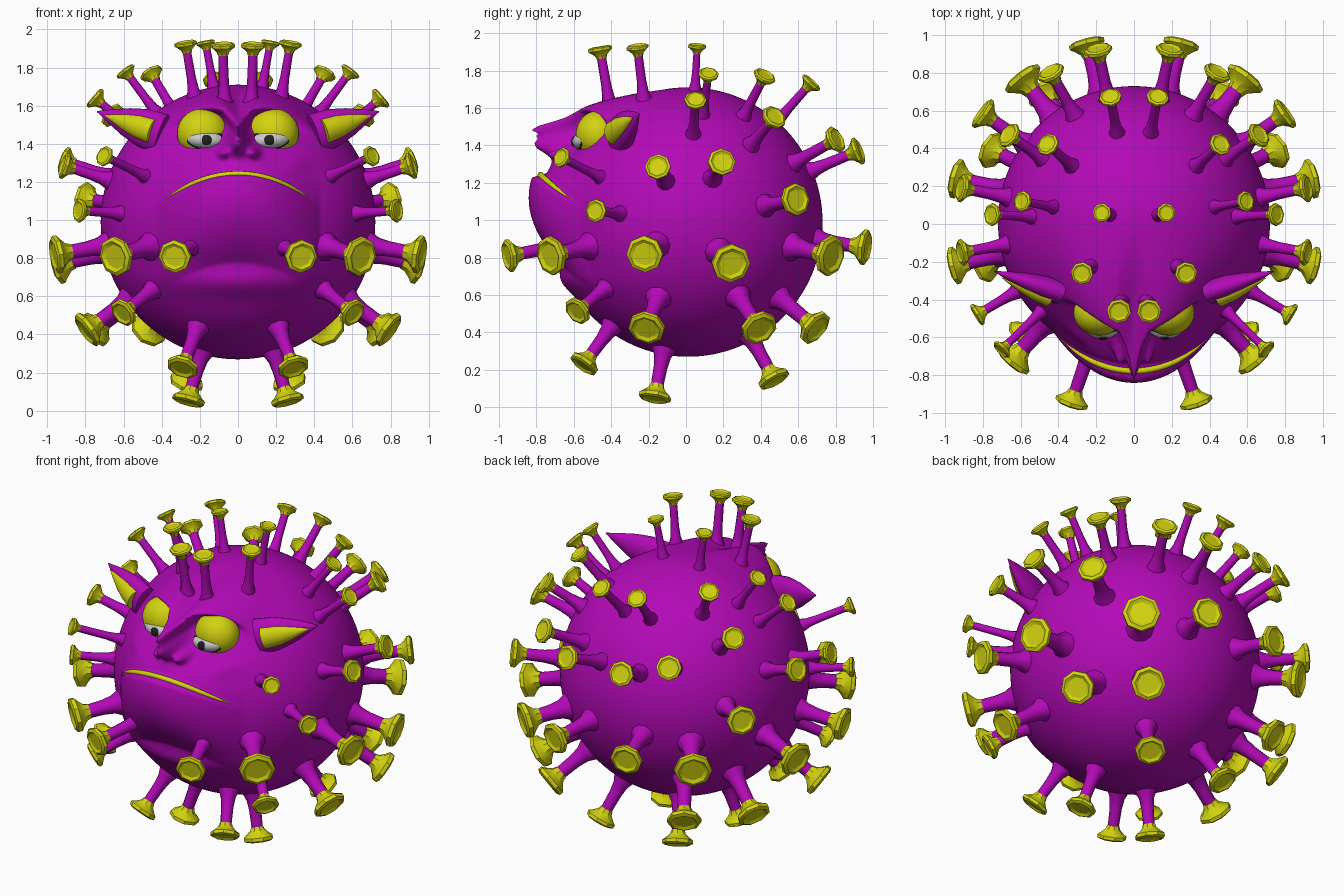
import bpy, bmesh, math
from mathutils import Vector, Matrix

if "Cube" in bpy.data.objects:
    bpy.data.objects.remove(bpy.data.objects["Cube"])

C = Vector((0, 0.01, 0.99))   # body centre
R = 0.72                      # body radius


def material(name, rgb):
    m = bpy.data.materials.new(name)
    m.diffuse_color = (*rgb, 1)
    m.use_nodes = True
    m.node_tree.nodes["Principled BSDF"].inputs["Base Color"].default_value = m.diffuse_color
    return m


PURPLE = material("purple", (0.45, 0.003, 0.47))
YELLOW = material("yellow", (0.65, 0.65, 0.005))
GREY = material("eye_grey", (0.6, 0.6, 0.6))
DARK = material("dark", (0.015, 0.015, 0.015))


def finish(bm, name, mat, angle=60, mirror=True):
    bmesh.ops.recalc_face_normals(bm, faces=bm.faces[:])
    me = bpy.data.meshes.new(name)
    bm.to_mesh(me)
    bm.free()
    ob = bpy.data.objects.new(name, me)
    bpy.context.collection.objects.link(ob)
    me.materials.append(mat)
    bpy.ops.object.select_all(action='DESELECT')
    bpy.context.view_layer.objects.active = ob
    ob.select_set(True)
    bpy.ops.object.shade_smooth_by_angle(angle=math.radians(angle))
    if mirror:
        ob.modifiers.new("mirror", 'MIRROR').use_mirror_merge = False
    return ob


def lathe(bm, profile, sides, mat):
    """Turn (height, radius) points about local z, then place with a matrix."""
    rings = []
    for h, r in profile:
        rings.append([bm.verts.new(mat @ Vector((r * math.cos(a), r * math.sin(a), h)))
                      for a in (2 * math.pi * i / sides for i in range(sides))])
    for a, b in zip(rings, rings[1:]):
        for i in range(sides):
            j = (i + 1) % sides
            bm.faces.new((a[i], a[j], b[j], b[i]))
    bm.faces.new(rings[0][::-1])
    bm.faces.new(rings[-1])


def ball(name, centre, size, mat, tilt=0):
    bm = bmesh.new()
    m = (Matrix.Translation(centre) @ Matrix.Rotation(tilt, 4, 'Y')
         @ Matrix.Diagonal((*size, 1)))
    bmesh.ops.create_uvsphere(bm, u_segments=32, v_segments=20, radius=1, matrix=m)
    return finish(bm, name, mat)


def smooth(t):
    t = min(1, max(0, t))
    return t * t * (3 - 2 * t)


def bump(x, z, cx, cz, sx, sz):
    return math.exp(-((x - cx) / sx) ** 2 - ((z - cz) / sz) ** 2)


def lip(x):
    return 1.255 - 0.9 * x * x


def face_relief(x, z):
    """How far the face stands out from the ball at (x, z)."""
    x = abs(x)
    # muzzle: upper lip steps out to a jutting lower lip
    t = lip(x) - z
    s = smooth(t / 0.03)
    g = max(0, 1 - (x / 0.43) ** 2)
    d = g * (0.08 * math.exp(-(t / 0.1) ** 2) * (1 - s)
             + s * 0.155 * max(0, 1 - (t / 0.48) ** 2))
    d += 0.03 * bump(x, z, 0, 0.67, 0.4, 0.07)            # double chin
    # angry brow, low in the middle
    zb = 1.50 + 1.1 * x if x < 0.09 else 1.60 - 2.0 * (x - 0.15) ** 2
    d += 0.19 * math.exp(-(x / 0.33) ** 4 - ((z - zb) / (0.09 if z > zb else 0.045)) ** 2)
    # nose bridge, tip and nostril wings
    d += 0.10 * bump(x, z, 0, 1.48, 0.045, 0.06)
    d += 0.20 * bump(x, z, 0, 1.405, 0.055, 0.065)
    d += 0.09 * bump(x, z, 0.08, 1.355, 0.032, 0.032)
    d += 0.02 * bump(x, z, 0.3, 1.3, 0.08, 0.05)          # cheek
    return d


# body with sculpted face
bm = bmesh.new()
bmesh.ops.create_icosphere(bm, subdivisions=7, radius=R, matrix=Matrix.Translation(C))
for v in bm.verts:
    if v.co.y < 0:
        v.co.y -= face_relief(v.co.x, v.co.z) * smooth(-v.co.y / 0.2)
finish(bm, "body", PURPLE, 80, mirror=False)

# frowning mouth strip on the lower lip
cu = bpy.data.curves.new("mouth", 'CURVE')
cu.dimensions = '3D'
cu.bevel_depth = 0.017
cu.bevel_resolution = 2
sp = cu.splines.new('POLY')
N = 33
sp.points.add(N - 1)
for i, p in enumerate(sp.points):
    x = -0.38 + 0.76 * i / (N - 1)
    z = lip(x) - 0.014
    y = C.y - math.sqrt(R * R - x * x - (z - C.z) ** 2) - face_relief(x, z)
    p.co = (x, y, z, 1)
    p.radius = max(0.05, 1 - (x / 0.38) ** 4)
cu.materials.append(YELLOW)
bpy.context.collection.objects.link(bpy.data.objects.new("mouth", cu))

# eyes
ball("eye_socket", (0.185, -0.47, 1.455), (0.135, 0.12, 0.13), YELLOW)
ball("eye_rim", (0.168, -0.508, 1.42), (0.122, 0.089, 0.067), DARK, -0.08)
ball("eyeball", (0.168, -0.512, 1.42), (0.113, 0.096, 0.058), GREY, -0.08)
ball("pupil", (0.165, -0.600, 1.42), (0.027, 0.014, 0.027), DARK)

# pointed ears with yellow insides
for name, mat, base, tip, tall, thick in (
        ("ear", PURPLE, (0.40, -0.36, 1.45), (0.74, -0.25, 1.57), 0.11, 0.065),
        ("ear_inside", YELLOW, (0.45, -0.39, 1.465), (0.70, -0.285, 1.55), 0.066, 0.05)):
    base, tip = Vector(base), Vector(tip)
    ax = tip - base
    up = Vector((0, 0, 1)) - ax * (ax.z / ax.length_squared)
    up.normalize()
    m = Matrix((up * tall, up.cross(ax.normalized()) * thick, ax)).transposed().to_4x4()
    bm = bmesh.new()
    lathe(bm, [(0, 1), (0.3, 0.92), (0.55, 0.68), (0.8, 0.33), (1, 0.02)], 20,
          Matrix.Translation(base) @ m)
    finish(bm, name, mat)

# spikes on the right half: cap centre x, y, z and cap radius
SPIKES = [
    (0.17, 0.06, 1.93, .05), (0.59, 0.12, 1.78, .055), (0.75, 0.05, 1.64, .06),
    (0.455, 0.42, 1.77, .062), (0.125, 0.67, 1.735, .06), (0.66, 0.47, 1.55, .07),
    (0.44, 0.80, 1.43, .075), (0.19, 0.92, 1.37, .075), (0.80, 0.585, 1.11, .088),
    (0.91, 0.19, 1.31, .075), (0.91, -0.15, 1.285, .07), (0.83, -0.48, 1.05, .062),
    (0.70, -0.665, 1.335, .055), (0.94, 0.24, 0.77, .105), (0.95, -0.22, 0.82, .10),
    (0.64, -0.72, 0.81, .105), (0.33, -0.945, 0.81, .088), (0.25, 0.955, 0.855, .095),
    (0.59, 0.77, 0.81, .11), (0.60, -0.58, 0.515, .078), (0.79, -0.21, 0.425, .10),
    (0.75, 0.39, 0.425, .10), (0.47, 0.69, 0.425, .10), (0.29, -0.545, 0.23, .085),
    (0.26, -0.166, 0.055, .088), (0.27, 0.47, 0.15, .09)]
spikes = [(Vector(s[:3]), s[3], C + (Vector(s[:3]) - C).normalized() * 0.67) for s in SPIKES]
# two upright ones stand on the forehead
spikes += [(Vector((0.08, -0.46, 1.915)), .065, Vector((0.07, -0.40, 1.57))),
           (Vector((0.275, -0.26, 1.925)), .06, Vector((0.22, -0.22, 1.60)))]

stalks, caps = bmesh.new(), bmesh.new()
for tip, r, base in spikes:
    ax = tip - base
    L = ax.length
    rot = ax.to_track_quat('Z', 'Y').to_matrix().to_4x4()
    w = 0.38 * r
    lathe(stalks, [(0, 2.3 * w), (0.05, 1.9 * w), (0.09, 1.35 * w), (0.15, 1.1 * w),
                   (L - 0.5 * r, w)], 10, Matrix.Translation(base) @ rot)
    lathe(caps, [(h * r, q * r) for h, q in
                 ((-.8, .42), (-.55, .5), (-.3, .76), (-.12, 1), (.1, 1), (.2, .8), (.08, .62))],
          8, Matrix.Translation(tip) @ rot)
finish(stalks, "spike_stalks", PURPLE, 60)
finish(caps, "spike_caps", YELLOW, 30)
